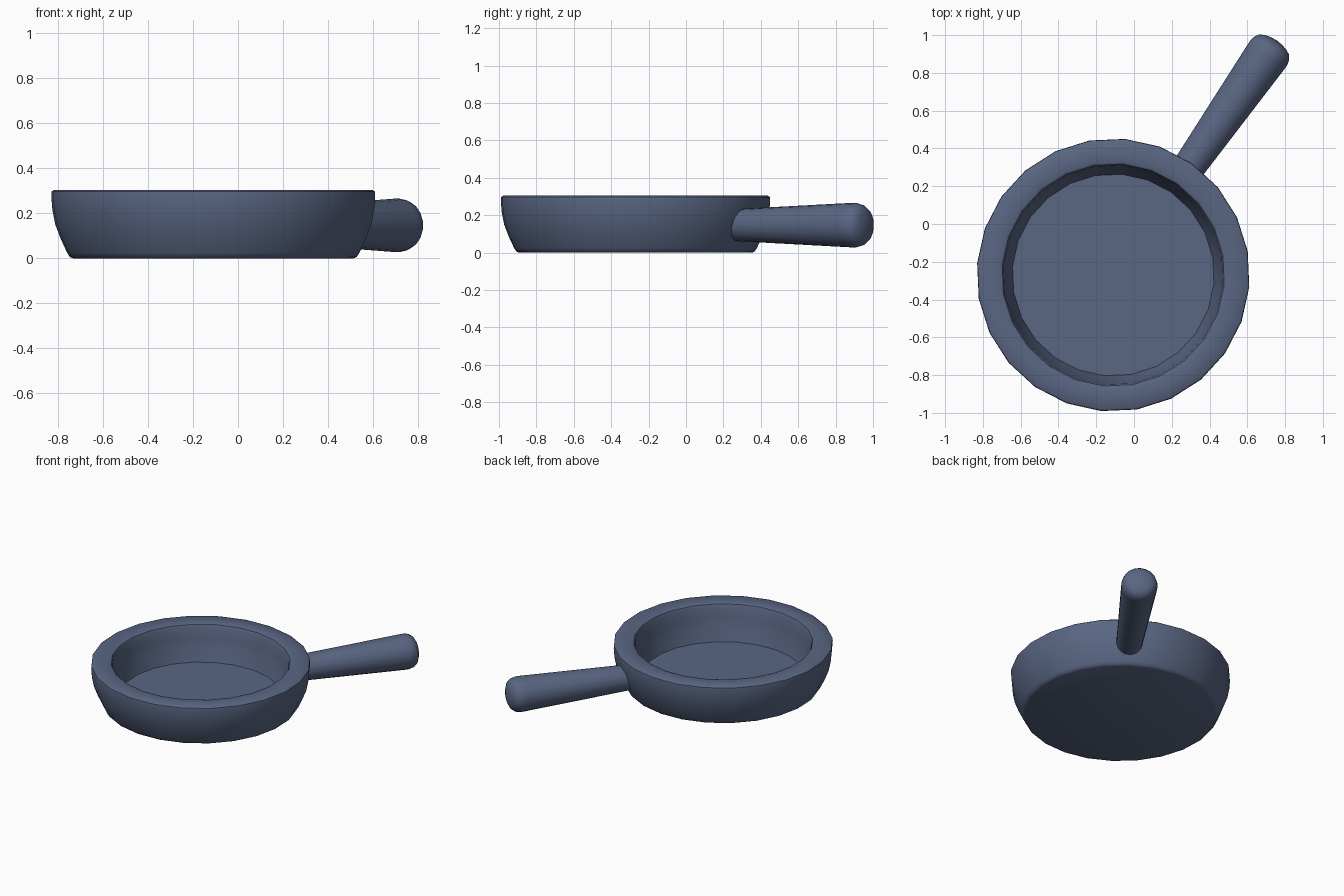
import bpy, bmesh, math
from mathutils import Matrix, Vector

if "Cube" in bpy.data.objects:
    bpy.data.objects.remove(bpy.data.objects["Cube"])

ANGLE = math.radians(55)          # direction the handle points
CENTRE = Vector((-0.11, -0.27, 0))

blue = bpy.data.materials.new("slate_blue")
blue.diffuse_color = (0.1, 0.132, 0.225, 1)
blue.use_nodes = True
blue.node_tree.nodes["Principled BSDF"].inputs["Base Color"].default_value = blue.diffuse_color


def lathe(name, profile, sides, matrix):
    """Spin (radius, height) points around z; end points at radius 0 close the shape."""
    bm = bmesh.new()
    rings = []
    for r, z in profile:
        if r == 0:
            rings.append([bm.verts.new((0, 0, z))] * sides)
        else:
            rings.append([bm.verts.new((r * math.cos(2 * math.pi * i / sides),
                                        r * math.sin(2 * math.pi * i / sides), z))
                          for i in range(sides)])
    for a, b in zip(rings, rings[1:]):
        for i in range(sides):
            j = (i + 1) % sides
            quad = list(dict.fromkeys((a[i], a[j], b[j], b[i])))
            bm.faces.new(quad)
    bmesh.ops.recalc_face_normals(bm, faces=bm.faces)
    bm.transform(matrix)
    mesh = bpy.data.meshes.new(name)
    bm.to_mesh(mesh)
    bm.free()
    mesh.materials.append(blue)
    obj = bpy.data.objects.new(name, mesh)
    bpy.context.collection.objects.link(obj)
    bpy.ops.object.select_all(action='DESELECT')
    obj.select_set(True)
    bpy.context.view_layer.objects.active = obj
    bpy.ops.object.shade_smooth_by_angle(angle=math.radians(40))
    return obj


place = Matrix.Translation(CENTRE) @ Matrix.Rotation(ANGLE, 4, 'Z')

# Pan: flat base, curved outer wall, rounded rim, recessed floor
lathe("pan_body", [
    (0, 0), (0.625, 0), (0.64, 0.006), (0.652, 0.025),
    (0.68, 0.085), (0.705, 0.15), (0.718, 0.215), (0.723, 0.28),
    (0.721, 0.297), (0.71, 0.305),
    (0.605, 0.305), (0.59, 0.299), (0.582, 0.282),
    (0.575, 0.215), (0.56, 0.14), (0.535, 0.05), (0, 0.05)], 24, place)

# Handle: tapered rod with a rounded end, starting inside the pan wall
along = place @ Matrix.Translation((0, 0, 0.147)) @ Matrix.Rotation(math.pi / 2, 4, 'Y')
lathe("handle", [
    (0, 0.62), (0.084, 0.62), (0.119, 1.41), (0.119, 1.44), (0.112, 1.467),
    (0.097, 1.488), (0.07, 1.502), (0.035, 1.511), (0, 1.514)], 18, along)
